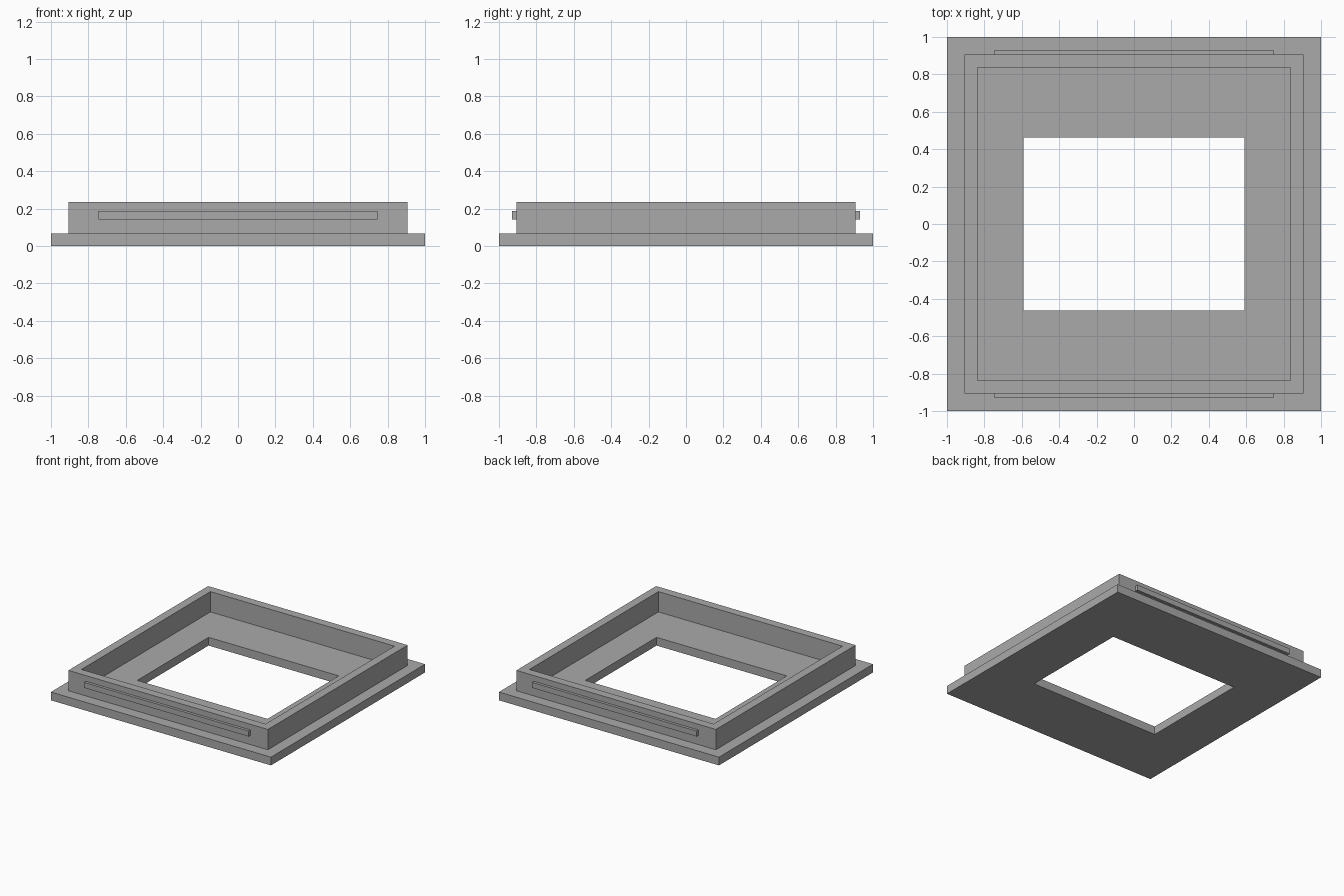
import bpy
import bmesh

if "Cube" in bpy.data.objects:
    bpy.data.objects.remove(bpy.data.objects["Cube"], do_unlink=True)

grey = bpy.data.materials.new("plain grey")
grey.use_nodes = True
colour = (0.4, 0.4, 0.4, 1)
grey.diffuse_color = colour
grey.node_tree.nodes["Principled BSDF"].inputs["Base Color"].default_value = colour


def add_object(name, bm):
    bmesh.ops.recalc_face_normals(bm, faces=bm.faces)
    mesh = bpy.data.meshes.new(name)
    bm.to_mesh(mesh)
    bm.free()
    mesh.materials.append(grey)
    obj = bpy.data.objects.new(name, mesh)
    bpy.context.collection.objects.link(obj)
    return obj


def frame(name, outer, inner, bottom, top):
    """Rectangular ring given by outer and inner half sizes."""
    bm = bmesh.new()
    corners = [(-1, -1), (1, -1), (1, 1), (-1, 1)]
    loops = [[bm.verts.new((sx * half[0], sy * half[1], z)) for sx, sy in corners]
             for half, z in ((outer, bottom), (outer, top), (inner, top), (inner, bottom))]
    for a, b in zip(loops, loops[1:] + loops[:1]):
        for i in range(4):
            j = (i + 1) % 4
            bm.faces.new((a[i], a[j], b[j], b[i]))
    return add_object(name, bm)


def box(name, low, high):
    bm = bmesh.new()
    bmesh.ops.create_cube(bm, size=1)
    for v in bm.verts:
        v.co = [(l + h) / 2 + c * (h - l) for l, h, c in zip(low, high, v.co)]
    return add_object(name, bm)


# Flat base flange with the rectangular opening
frame("base_flange", (1, 1), (0.592, 0.463), 0, 0.068)

# Upright square wall
frame("upright_wall", (0.907, 0.907), (0.837, 0.837), 0.068, 0.235)

# Snap ridges on the front and back of the wall
box("front_ridge", (-0.747, -0.93, 0.143), (0.747, -0.907, 0.188))
box("back_ridge", (-0.747, 0.907, 0.143), (0.747, 0.93, 0.188))
